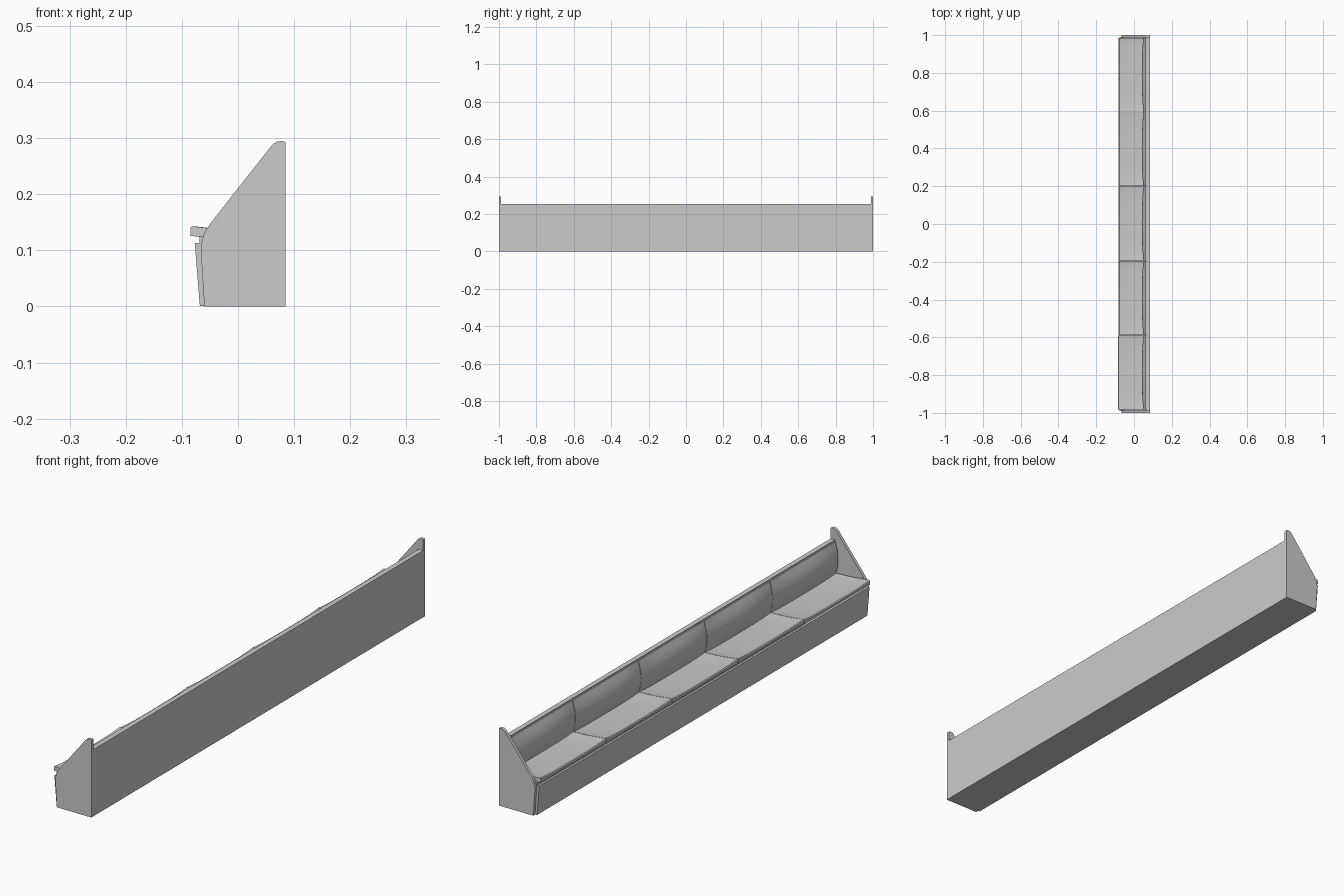
import bpy, bmesh, math

if "Cube" in bpy.data.objects:
    bpy.data.objects.remove(bpy.data.objects["Cube"])

BACK = 0.085          # rear plane of the bench
END_T = 0.012         # thickness of the end panels
SEATS = 5
Y0, Y1 = -0.983, 0.987


def loft(name, profile, ys, smooth=False):
    """Skin a closed x/z outline, given by profile(y), through the stations ys."""
    bm = bmesh.new()
    rings = [[bm.verts.new((x, y, z)) for x, z in profile(y)] for y in ys]
    n = len(rings[0])
    for a, b in zip(rings, rings[1:]):
        for i in range(n):
            j = (i + 1) % n
            bm.faces.new((a[i], a[j], b[j], b[i]))
    bm.faces.new(rings[0])
    bm.faces.new(rings[-1])
    bmesh.ops.recalc_face_normals(bm, faces=bm.faces)
    mesh = bpy.data.meshes.new(name)
    bm.to_mesh(mesh)
    bm.free()
    ob = bpy.data.objects.new(name, mesh)
    bpy.context.collection.objects.link(ob)
    if smooth:
        bpy.ops.object.select_all(action='DESELECT')
        ob.select_set(True)
        bpy.context.view_layer.objects.active = ob
        bpy.ops.object.shade_smooth_by_angle(angle=math.radians(30))
    return ob


def board(name, outline, y0, y1):
    return loft(name, lambda y: outline, (y0, y1))


# End panels with sloping arm line and rounded corners
end_outline = [(-0.060, 0), (BACK, 0), (BACK, 0.293), (0.078, 0.295), (0.070, 0.294),
               (0.064, 0.291), (0.060, 0.287), (-0.050, 0.147), (-0.058, 0.135),
               (-0.063, 0.122), (-0.066, 0.108), (-0.066, 0.095)]
board("end_panel_left", end_outline, -1, -1 + END_T)
board("end_panel_right", end_outline, 1 - END_T, 1)

# Carcass: back, base, inner front rail and sloping front board
inner = 1 - END_T
board("back_board", [(0.066, 0), (BACK, 0), (BACK, 0.253), (0.066, 0.253)], -inner, inner)
board("base_board", [(-0.060, 0), (0.066, 0), (0.066, 0.012), (-0.061, 0.012)], -inner, inner)
board("inner_front_rail", [(-0.060, 0.012), (-0.050, 0.012), (-0.050, 0.126),
                           (-0.069, 0.126), (-0.069, 0.100)], -inner, inner)
board("front_board", [(-0.068, 0.001), (-0.060, 0.001), (-0.068, 0.113),
                      (-0.077, 0.113)], -0.99, 0.99)

# Seats and bulging backrests
width = (Y1 - Y0) / SEATS
STEPS = 16
for k in range(SEATS):
    lo = Y0 + k * width + 0.001
    hi = Y0 + (k + 1) * width - 0.001
    mid, half = (lo + hi) / 2, (hi - lo) / 2
    ys = [mid - half * math.cos(math.pi * i / STEPS) for i in range(STEPS + 1)]
    front = -0.085 if k == 0 else -0.081

    def seat_profile(y):
        u = abs(y - mid) / half
        lift = 0.006 * u ** 4          # edges rise slightly above the dished middle
        return [(front, 0.126), (front, 0.134 + lift), (front + 0.003, 0.137 + lift),
                (-0.01, 0.129 + lift), (0.066, 0.125 + lift), (0.066, 0.114), (-0.01, 0.117)]

    def backrest_profile(y):
        u = (y - mid) / half
        bulge = 0.012 + 0.008 * (1 - u * u)
        pts = [(0.061 - bulge * math.sin(math.pi * t / 12), 0.122 + 0.127 * t / 12)
               for t in range(13)]
        return pts + [(0.067, 0.249), (0.067, 0.122)]

    loft(f"seat_{k + 1}", seat_profile, ys, True)
    loft(f"backrest_{k + 1}", backrest_profile, ys, True)
